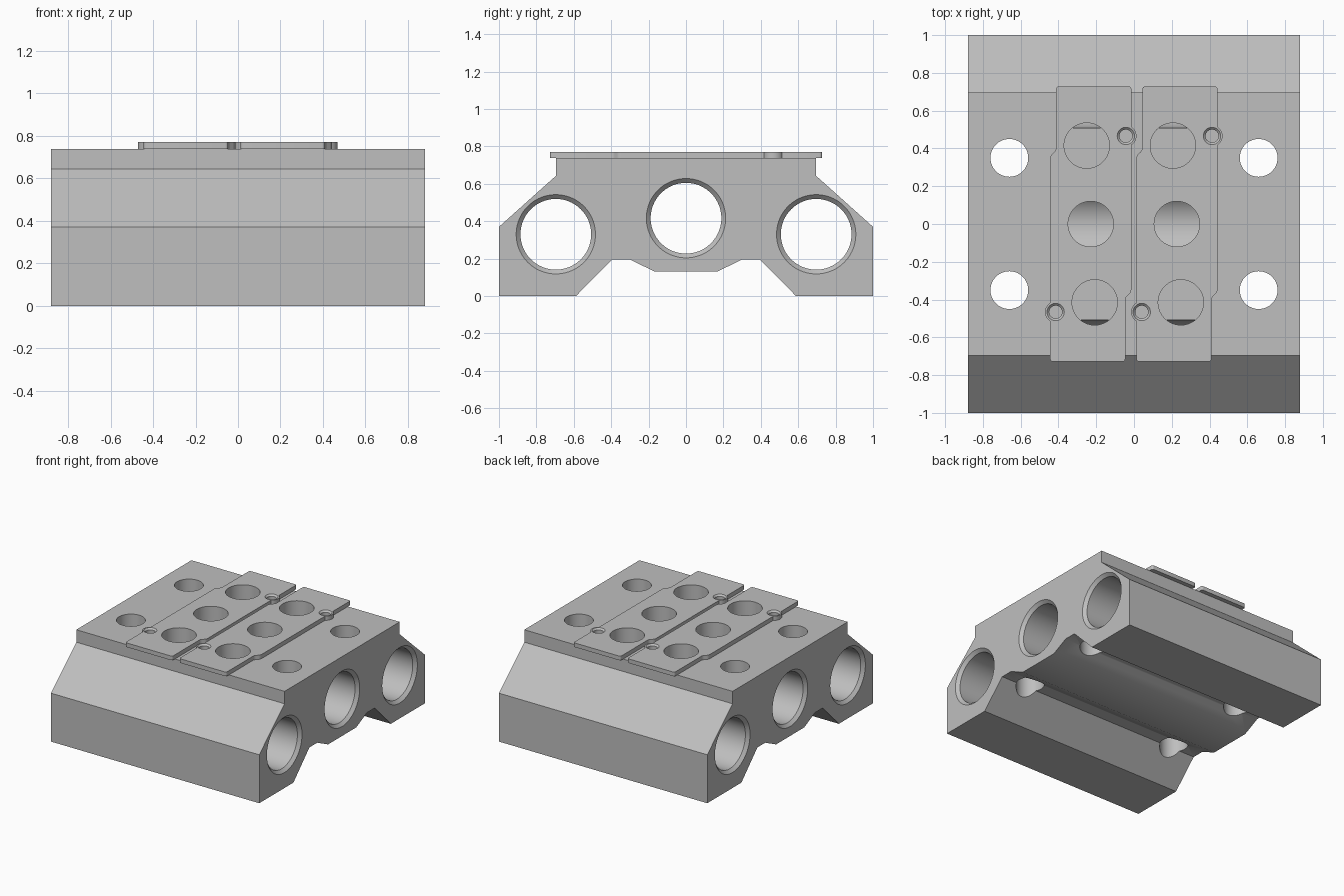
import bpy, bmesh, math
from mathutils import Matrix

cube = bpy.data.objects.get("Cube")
if cube:
    bpy.data.objects.remove(cube, do_unlink=True)

grey = bpy.data.materials.new("machined grey")
grey.use_nodes = True
COLOUR = (0.52, 0.52, 0.52, 1)
grey.diffuse_color = COLOUR
grey.node_tree.nodes["Principled BSDF"].inputs["Base Color"].default_value = COLOUR

HALF_X = 0.88
TOP = 0.738
PLATE_TOP = 0.77


def finish(name, bm):
    bmesh.ops.recalc_face_normals(bm, faces=bm.faces)
    mesh = bpy.data.meshes.new(name)
    bm.to_mesh(mesh)
    bm.free()
    mesh.materials.append(grey)
    obj = bpy.data.objects.new(name, mesh)
    bpy.context.collection.objects.link(obj)
    return obj


def extrude(name, points, vector, round_corners=0):
    """Prism from a closed outline, optionally with rounded corners."""
    bm = bmesh.new()
    face = bm.faces.new([bm.verts.new(p) for p in points])
    result = bmesh.ops.extrude_face_region(bm, geom=[face])
    moved = [v for v in result["geom"] if isinstance(v, bmesh.types.BMVert)]
    bmesh.ops.translate(bm, verts=moved, vec=vector)
    if round_corners:
        upright = [e for e in bm.edges
                   if abs(e.verts[0].co.z - e.verts[1].co.z) > 0.01]
        bmesh.ops.bevel(bm, geom=upright, offset=round_corners,
                        segments=4, profile=0.5, affect='EDGES')
    return finish(name, bm)


def lathe(name, profile, matrix, sides=64):
    """Solid of revolution about local z from (radius, height) pairs."""
    bm = bmesh.new()
    rings = [[bm.verts.new((r * math.cos(math.tau * i / sides),
                            r * math.sin(math.tau * i / sides), h))
              for i in range(sides)] for r, h in profile]
    for low, high in zip(rings, rings[1:]):
        for i in range(sides):
            j = (i + 1) % sides
            bm.faces.new((low[i], low[j], high[j], high[i]))
    bm.faces.new(rings[0])
    bm.faces.new(rings[-1])
    bm.transform(matrix)
    obj = finish(name, bm)
    obj.hide_render = True
    return obj


def combine(target, tool, operation='DIFFERENCE', keep=False):
    mod = target.modifiers.new("combine", 'BOOLEAN')
    mod.operation = operation
    mod.solver = 'EXACT'
    mod.object = tool
    graph = bpy.context.evaluated_depsgraph_get()
    mesh = bpy.data.meshes.new_from_object(target.evaluated_get(graph))
    target.modifiers.clear()
    target.data = mesh
    if not keep:
        bpy.data.objects.remove(tool, do_unlink=True)


def upright(x, y):
    return Matrix.Translation((x, y, 0))


# Manifold body: symmetric end profile swept across the width
half = [(0.17, 0.132), (0.30, 0.195), (0.395, 0.195), (0.588, 0), (1, 0),
        (1, 0.37), (0.695, 0.643), (0.695, TOP)]
outline = half + [(-y, z) for y, z in reversed(half)]
body = extrude("manifold_body", [(-HALF_X, y, z) for y, z in outline],
               (2 * HALF_X, 0, 0))

# Three long bores with chamfered mouths
R, C, E = 0.189, 0.023, 0.01
bore = [(R + C + E, -HALF_X - E), (R, C - HALF_X),
        (R, HALF_X - C), (R + C + E, HALF_X + E)]
for y, z in ((-0.696, 0.33), (0, 0.416), (0.696, 0.33)):
    place = Matrix.Translation((0, y, z)) @ Matrix.Rotation(math.pi / 2, 4, 'Y')
    combine(body, lathe("bore_cutter", bore, place, 96))

# Mounting holes right through the body
for x in (-0.66, 0.66):
    for y in (-0.35, 0.35):
        combine(body, lathe("mount_cutter", [(0.1, -0.1), (0.1, 1)], upright(x, y)))

# Valve seat plates with ports and screw bosses
for side, cx in (("right", -0.229), ("left", 0.227)):
    edge = [(0.215, 0.728), (-0.183, 0.728), (-0.183, 0.39), (-0.215, 0.36)]
    edge += [(-x, -y) for x, y in edge]
    plate = extrude(side + "_seat_plate", [(cx + x, y, TOP) for x, y in edge],
                    (0, 0, PLATE_TOP - TOP), 0.014)
    for s in (1, -1):
        boss = lathe("boss", [(0.056, TOP), (0.056, PLATE_TOP)],
                     upright(cx + s * 0.186, s * 0.466), 48)
        combine(plate, boss, 'UNION')

    cutters = []
    for x, y, floor in ((0, 0, 0.42), (-0.021, 0.415, 0.33), (0.021, -0.415, 0.33)):
        cutters.append(lathe("port_cutter", [(0.12, floor), (0.12, 1)],
                             upright(cx + x, y)))
    for s in (1, -1):
        screw = [(0.034, 0.64), (0.034, PLATE_TOP - 0.012),
                 (0.046, PLATE_TOP), (0.046, 1)]
        cutters.append(lathe("screw_cutter", screw,
                             upright(cx + s * 0.186, s * 0.466), 32))
    for cutter in cutters:
        combine(body, cutter, keep=True)
        combine(plate, cutter)
    plate.data.shade_smooth()
    plate.data.set_sharp_from_angle(angle=math.radians(30))

body.data.shade_smooth()
body.data.set_sharp_from_angle(angle=math.radians(30))
